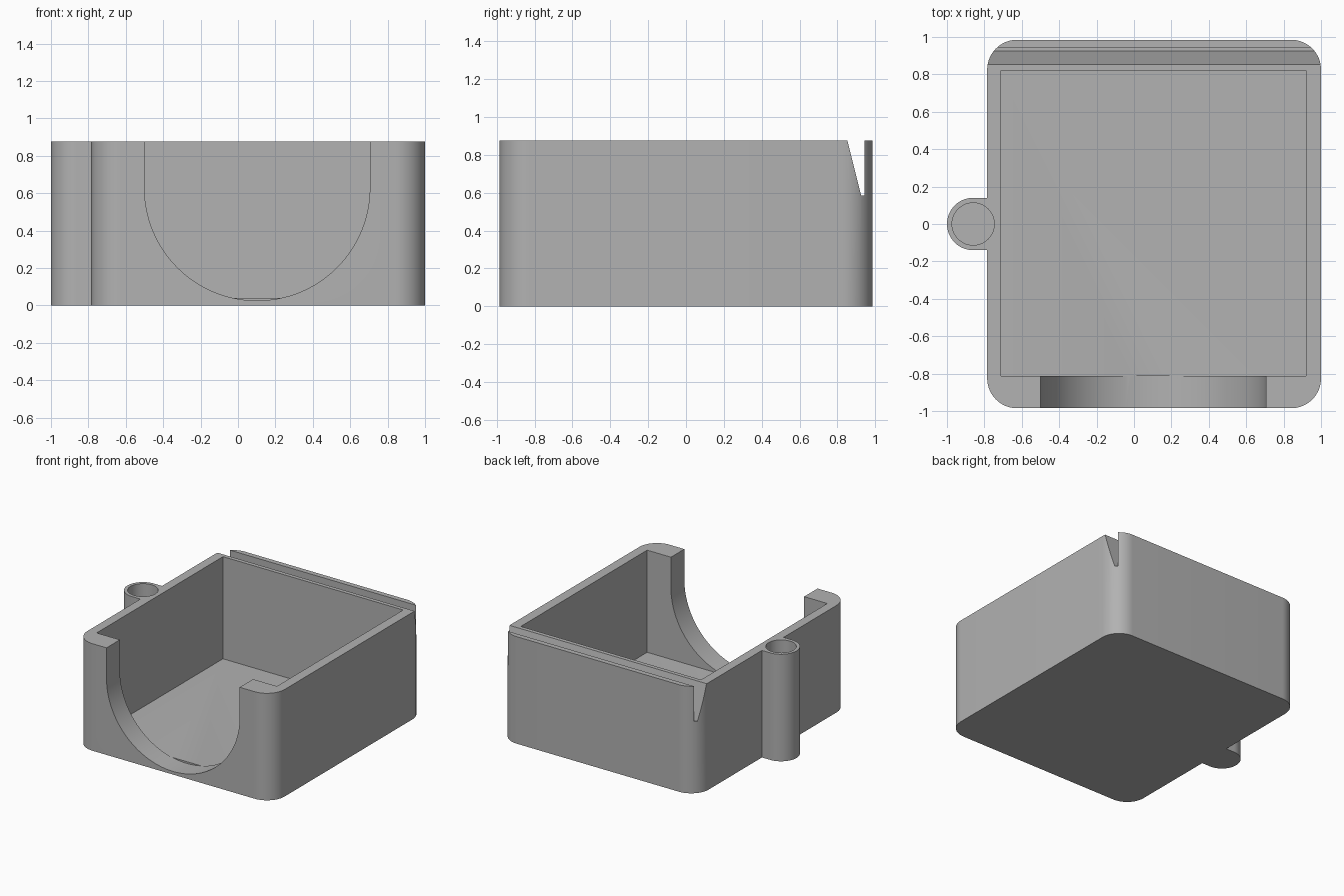
import bpy, bmesh, math
from mathutils import Vector

cube = bpy.data.objects.get("Cube")
if cube:
    bpy.data.objects.remove(cube, do_unlink=True)

grey = bpy.data.materials.new("plain grey")
grey.use_nodes = True
grey.diffuse_color = (0.445, 0.445, 0.445, 1)
grey.node_tree.nodes["Principled BSDF"].inputs["Base Color"].default_value = grey.diffuse_color


def arc(cx, cy, radius, start, end, steps):
    """Points along an arc, angles in degrees."""
    angles = [math.radians(start + (end - start) * i / steps) for i in range(steps + 1)]
    return [(cx + radius * math.cos(a), cy + radius * math.sin(a)) for a in angles]


def rectangle(x0, x1, y0, y1):
    return [(x0, y0), (x1, y0), (x1, y1), (x0, y1)]


def prism(name, outline, axis, low, high):
    """Extrude a closed outline along one axis."""
    place = {"x": lambda a, b, d: (d, a, b),
             "y": lambda a, b, d: (a, d, b),
             "z": lambda a, b, d: (a, b, d)}[axis]
    direction = Vector(place(0, 0, high - low))
    bm = bmesh.new()
    face = bm.faces.new([bm.verts.new(place(a, b, low)) for a, b in outline])
    result = bmesh.ops.extrude_face_region(bm, geom=[face], use_keep_orig=True)
    verts = [v for v in result["geom"] if isinstance(v, bmesh.types.BMVert)]
    bmesh.ops.translate(bm, verts=verts, vec=direction)
    bmesh.ops.recalc_face_normals(bm, faces=bm.faces)
    mesh = bpy.data.meshes.new(name)
    bm.to_mesh(mesh)
    bm.free()
    mesh.materials.append(grey)
    obj = bpy.data.objects.new(name, mesh)
    bpy.context.collection.objects.link(obj)
    return obj


left, right, depth, height = -0.785, 1.0, 0.985, 0.875
floor, corner = 0.04, 0.16
boss_x, boss_radius = -0.86, 0.14

# Tray outline: four rounded corners and the side boss
outline = arc(right - corner, -depth + corner, corner, -90, 0, 16)
outline += arc(right - corner, depth - corner, corner, 0, 90, 16)
outline += arc(left + corner, depth - corner, corner, 90, 180, 16)
outline += [(left, boss_radius)] + arc(boss_x, 0, boss_radius, 90, 270, 32) + [(left, -boss_radius)]
outline += arc(left + corner, -depth + corner, corner, 180, 270, 16)
tray = prism("tray_body", outline, "z", 0, height)

# Openings: inner cavity, rounded front cutout, tapered rear slot, boss hole
cutout = [(0.705, 1.2)] + [(-0.5, 1.2)] + arc(0.1025, 0.628, 0.6025, 180, 360, 64)
cutters = [
    prism("cavity_cutter", rectangle(-0.71, 0.92, -0.812, 0.82), "z", floor, 1.2),
    prism("front_cutter", cutout, "y", -1.2, -0.7),
    prism("slot_cutter", [(0.853, height), (0.925, 0.585), (0.943, 0.585),
                          (0.943, 1.2), (0.853, 1.2)], "x", -1.3, 1.3),
    prism("boss_hole_cutter", arc(boss_x, 0, 0.113, 0, 352.5, 47), "z", floor, 1.2),
]
# Stop the front cutout at the cavity so the floor stays level
for v in cutters[1].data.vertices:
    if v.co.y > -1:
        v.co.y = -0.811

for cutter in cutters:
    cutter.hide_render = True
    cut = tray.modifiers.new(cutter.name, "BOOLEAN")
    cut.operation = "DIFFERENCE"
    cut.solver = "EXACT"
    cut.object = cutter

# Bake the cuts and drop the helpers
bpy.context.view_layer.update()
baked = bpy.data.meshes.new_from_object(tray.evaluated_get(bpy.context.evaluated_depsgraph_get()))
tray.modifiers.clear()
tray.data = baked
baked.name = "tray_body"
for cutter in cutters:
    bpy.data.objects.remove(cutter, do_unlink=True)

for obj in bpy.context.selected_objects:
    obj.select_set(False)
tray.select_set(True)
bpy.context.view_layer.objects.active = tray
bpy.ops.object.shade_smooth_by_angle(angle=math.radians(30))
